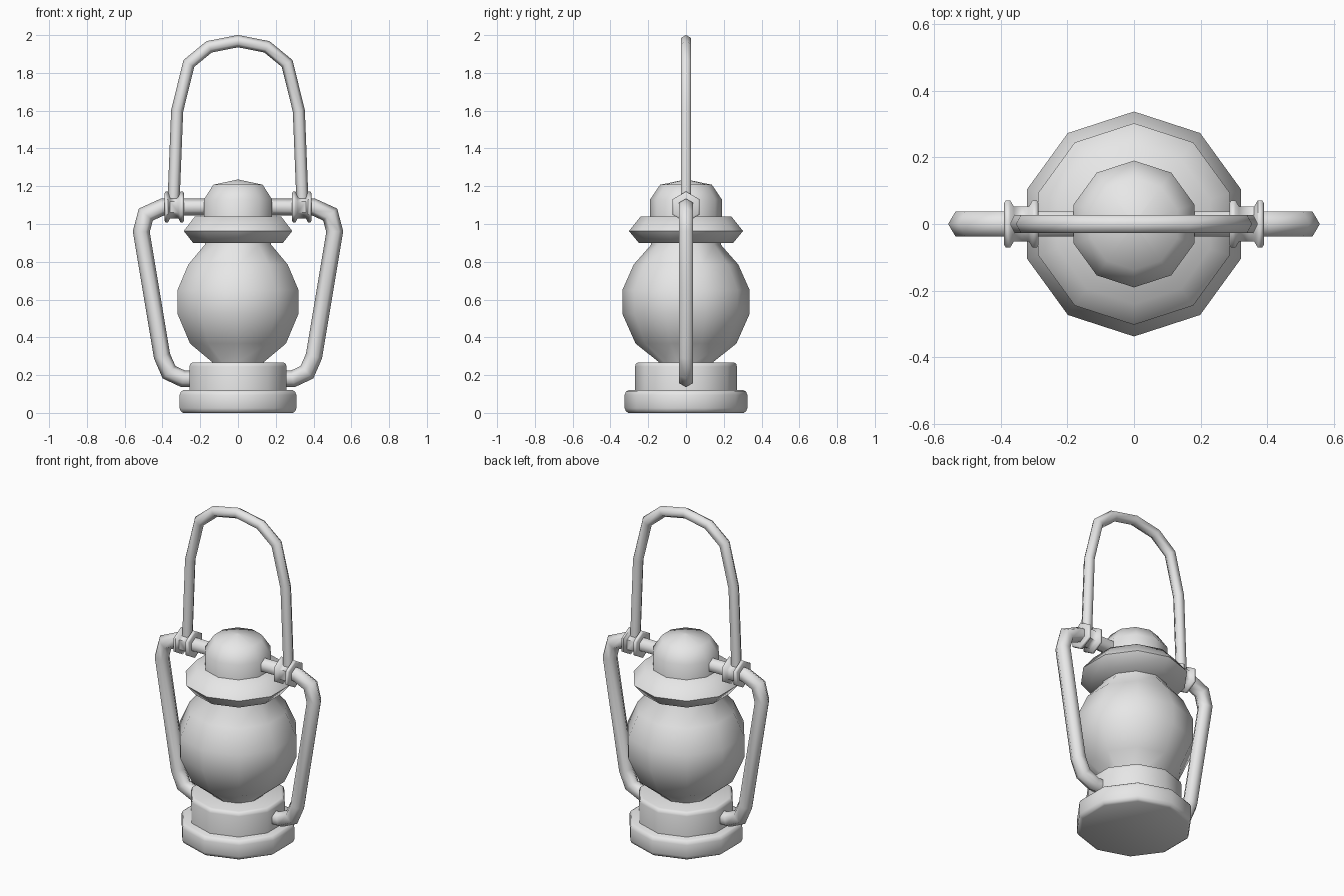
import bpy, bmesh, math
from mathutils import Vector

cube = bpy.data.objects.get("Cube")
if cube:
    bpy.data.objects.remove(cube, do_unlink=True)

grey = bpy.data.materials.new("plain grey metal")
grey.use_nodes = True
colour = (0.8, 0.8, 0.8, 1)
grey.diffuse_color = colour
grey.node_tree.nodes["Principled BSDF"].inputs["Base Color"].default_value = colour


def skin_rings(name, rings, smooth=60):
    """Join closed rings of points into a capped, smooth-shaded tube."""
    bm = bmesh.new()
    loops = [[bm.verts.new(p) for p in ring] for ring in rings]
    n = len(loops[0])
    for a, b in zip(loops, loops[1:]):
        for i in range(n):
            j = (i + 1) % n
            bm.faces.new((a[i], a[j], b[j], b[i]))
    bm.faces.new(loops[0])
    bm.faces.new(loops[-1])
    bmesh.ops.recalc_face_normals(bm, faces=bm.faces)
    mesh = bpy.data.meshes.new(name)
    bm.to_mesh(mesh)
    bm.free()
    mesh.materials.append(grey)
    obj = bpy.data.objects.new(name, mesh)
    bpy.context.collection.objects.link(obj)
    bpy.ops.object.select_all(action='DESELECT')
    obj.select_set(True)
    bpy.context.view_layer.objects.active = obj
    bpy.ops.object.shade_smooth_by_angle(angle=math.radians(smooth))
    return obj


def lathe(name, profile, sides=10):
    """Turn a (radius, height) profile round the z axis, corners on the y axis."""
    angles = [math.pi / 2 + math.tau * i / sides for i in range(sides)]
    return skin_rings(name, [[(r * math.cos(a), r * math.sin(a), z) for a in angles]
                             for r, z in profile])


def tube(name, path, radius, sides=6):
    """Sweep a hexagon along an (x, z) path with mitred joints."""
    pts = [Vector((x, 0, z)) for x, z in path]
    rings = []
    for i, p in enumerate(pts):
        before = (p - pts[i - 1]).normalized() if i else None
        after = (pts[i + 1] - p).normalized() if i < len(pts) - 1 else None
        before, after = before or after, after or before
        along = (before + after).normalized()
        across = Vector((-along.z, 0, along.x)) / along.dot(before)
        rings.append([p + radius * (across * math.cos(a) + Vector((0, math.sin(a), 0)))
                      for a in (math.tau * k / sides for k in range(sides))])
    return skin_rings(name, rings, 62)


# Stepped fuel base
lathe("base_foot", [(0.305, 0), (0.318, 0.008), (0.325, 0.025), (0.325, 0.095),
                    (0.318, 0.112), (0.305, 0.12)])
lathe("base_tank", [(0.27, 0.11), (0.27, 0.245), (0.265, 0.262), (0.25, 0.268)])

# Glass globe
lathe("globe", [(0.145, 0.25), (0.145, 0.27), (0.267, 0.367), (0.337, 0.525),
                (0.337, 0.65), (0.277, 0.785), (0.185, 0.89), (0.185, 0.93)])

# Flared hood and domed chimney cap
lathe("hood_rim", [(0.25, 0.9), (0.302, 0.963), (0.24, 1.04)])
lathe("chimney_cap", [(0.19, 1.0), (0.19, 1.13), (0.137, 1.208), (0.004, 1.235)])

# Side pipes and hinge collars
PIPE = [(0.1, 1.09), (0.4, 1.09), (0.488, 1.05), (0.512, 0.96),
        (0.402, 0.30), (0.365, 0.215), (0.29, 0.18), (0.2, 0.18)]
COLLAR = [(0.286, 0.072), (0.291, 0.082), (0.304, 0.082), (0.315, 0.06),
          (0.36, 0.06), (0.371, 0.082), (0.384, 0.082), (0.389, 0.072)]
for side, s in (("left", 1), ("right", -1)):
    tube(side + "_pipe", [(s * x, z) for x, z in PIPE], 0.044)
    hexagon = [math.tau * k / 6 for k in range(6)]
    skin_rings(side + "_collar", [[(s * x, r * math.sin(a), 1.09 + r * math.cos(a))
                                   for a in hexagon] for x, r in COLLAR])

# Carrying handle
half = [(0.342, 1.1), (0.322, 1.6), (0.26, 1.85), (0.153, 1.938)]
tube("handle", [(-x, z) for x, z in half] + [(0, 1.968)] + half[::-1], 0.032)
